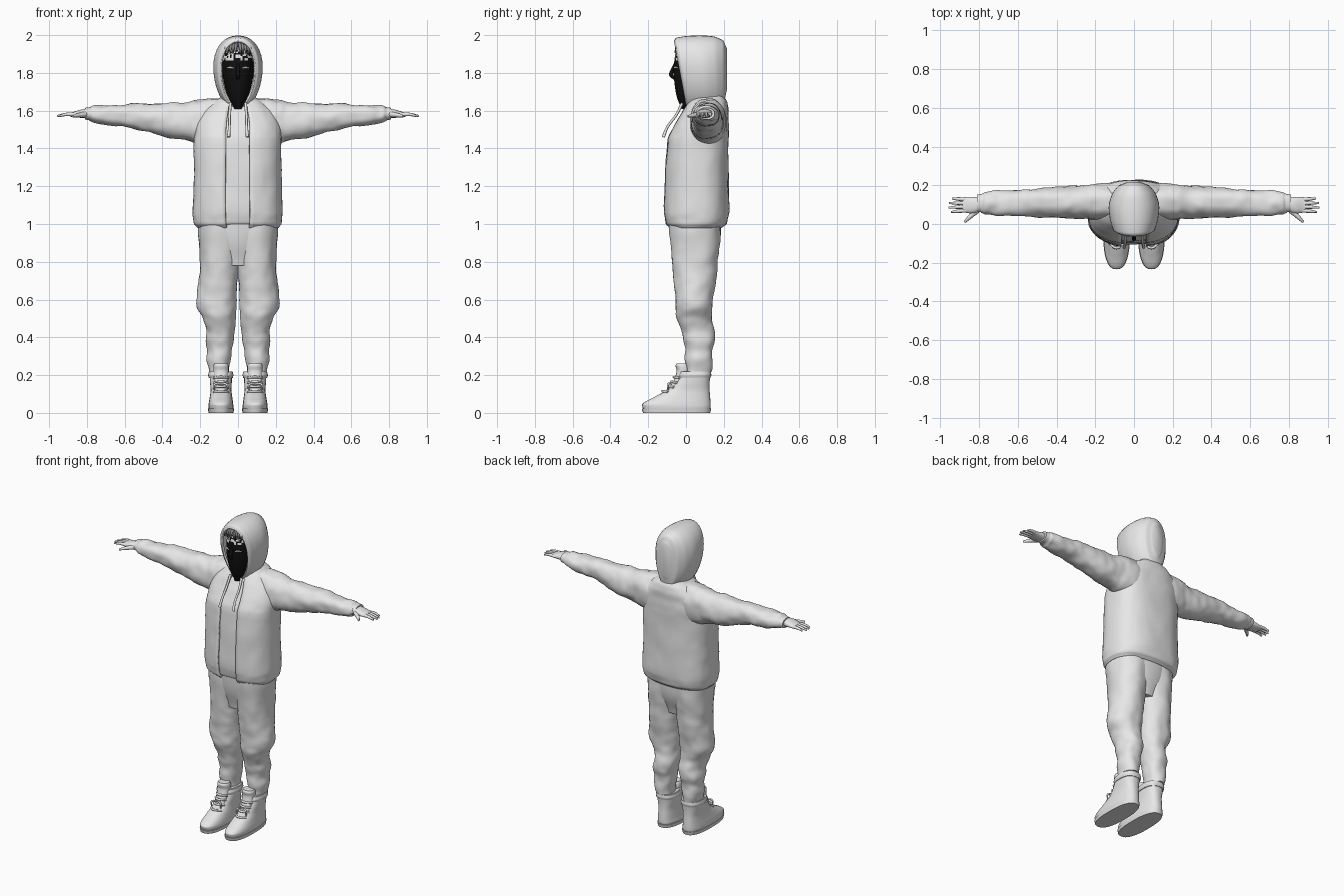
import bpy
import math
import random
from mathutils import Vector, noise

random.seed(4)
cube = bpy.data.objects.get("Cube")
if cube:
    bpy.data.objects.remove(cube, do_unlink=True)


def material(name, value):
    mat = bpy.data.materials.new(name)
    mat.use_nodes = True
    colour = (value, value, value, 1)
    mat.diffuse_color = colour
    bsdf = mat.node_tree.nodes["Principled BSDF"]
    bsdf.inputs["Base Color"].default_value = colour
    bsdf.inputs["Roughness"].default_value = 0.8
    return mat


CLOTH = material("light grey", 0.8)
BLACK = material("mask black", 0.005)
HAIR = material("hair grey", 0.25)


def resample(rows, steps):
    """Smooth the section list with a Catmull-Rom spline."""
    out = []
    for i in range(len(rows) - 1):
        a, b, c, d = (rows[max(0, min(len(rows) - 1, i + k))] for k in (-1, 0, 1, 2))
        for s in range(steps):
            t = s / steps
            out.append([q + t / 2 * (r - p + t * (2 * p - 5 * q + 4 * r - w
                        + t * (3 * (q - r) + w - p)))
                        for p, q, r, w in zip(a, b, c, d)])
            out[-1][0] = b[0] + t * (c[0] - b[0])
    return out + [list(rows[-1])]


def loft(name, axis, rows, mat=CLOTH, n=36, steps=5, power=2.2, wrinkle=0,
         gap=0, caps=(True, True), shell=0, mirror=False, warp=None):
    """Rows are (position, low u, high u, low v, high v) along the axis."""
    w = "xyz".index(axis)
    u, v = (w + 1) % 3, (w + 2) % 3
    verts, faces = [], []
    count = n + 1 if gap else n
    rings = resample(rows, steps)
    for pos, u0, u1, v0, v1 in rings:
        for j in range(count):
            ang = -math.pi / 2 + gap + (2 * math.pi - 2 * gap) * j / n
            c, s = math.cos(ang), math.sin(ang)
            co = Vector((0, 0, 0))
            centre = Vector((0, 0, 0))
            centre[u], centre[v], centre[w] = (u0 + u1) / 2, (v0 + v1) / 2, pos
            co[u] = (u1 - u0) / 2 * math.copysign(abs(c) ** (2 / power), c)
            co[v] = (v1 - v0) / 2 * math.copysign(abs(s) ** (2 / power), s)
            if wrinkle:
                p = centre + co
                bump = noise.noise(p * 9) + 0.6 * noise.noise(p * 22)
                co += co.normalized() * wrinkle * bump
            co += centre
            verts.append(warp(co) if warp else co)
    for i in range(len(rings) - 1):
        for j in range(n):
            k = (j + 1) % count
            a, b = i * count, (i + 1) * count
            faces.append((a + j, a + k, b + k, b + j))
    if caps[0]:
        faces.append(tuple(reversed(range(count))))
    if caps[1]:
        faces.append(tuple(range(len(verts) - count, len(verts))))
    mesh = bpy.data.meshes.new(name)
    mesh.from_pydata(verts, [], faces)
    mesh.polygons.foreach_set("use_smooth", [True] * len(faces))
    mesh.set_sharp_from_angle(angle=math.radians(50))
    mesh.materials.append(mat)
    obj = bpy.data.objects.new(name, mesh)
    bpy.context.collection.objects.link(obj)
    if shell:
        mod = obj.modifiers.new("thickness", "SOLIDIFY")
        mod.thickness, mod.offset = shell, -1
    if mirror:
        mod = obj.modifiers.new("mirror", "MIRROR")
        mod.use_mirror_merge = False
    return obj


def tube(name, points, radii, mat=CLOTH, both=True):
    """Round tapered strand, made on both sides of the body by default."""
    for side, label in ((1, "left_"), (-1, "right_")) if both else ((1, ""),):
        curve = bpy.data.curves.new(label + name, "CURVE")
        curve.dimensions = "3D"
        curve.bevel_depth, curve.bevel_resolution = 1, 2
        curve.use_fill_caps = True
        curve.resolution_u = 5
        line = curve.splines.new("BEZIER")
        line.bezier_points.add(len(points) - 1)
        for bp, (x, y, z), r in zip(line.bezier_points, points, radii):
            bp.co, bp.radius = (x * side, y, z), r
            bp.handle_left_type = bp.handle_right_type = "AUTO"
        curve.materials.append(mat)
        bpy.context.collection.objects.link(bpy.data.objects.new(label + name, curve))


# Open jacket over an inner shirt
jacket = [(.98, -.215, .215, -.09, .19), (1, -.232, .23, -.108, .215),
          (1.06, -.238, .235, -.118, .228), (1.25, -.235, .23, -.113, .225),
          (1.45, -.233, .23, -.1, .225), (1.53, -.225, .225, -.06, .225),
          (1.6, -.19, .19, -.02, .224), (1.65, -.13, .13, .01, .215),
          (1.68, -.08, .08, .04, .2)]
loft("jacket", "z", jacket, n=64, power=2.5, wrinkle=.005, gap=.2,
     caps=(False, False), shell=.012)
loft("shirt", "z", [(z + .005, a + .014, b - .014, c + .014, d - .014)
                    for z, a, b, c, d in jacket], n=64, power=2.5, wrinkle=.005)

# Sleeves, with a narrower cuff
loft("sleeves", "x", [
    (.08, .02, .21, 1.42, 1.665), (.2, .02, .205, 1.42, 1.655),
    (.25, .028, .2, 1.435, 1.65), (.4, .033, .19, 1.47, 1.64),
    (.55, .04, .18, 1.5, 1.635), (.7, .045, .172, 1.525, 1.628),
    (.77, .05, .165, 1.54, 1.625), (.79, .062, .155, 1.55, 1.617)],
    wrinkle=.01, steps=8, mirror=True)
loft("sleeve_cuffs", "x", [(.77, .06, .158, 1.548, 1.62),
                           (.81, .063, .152, 1.553, 1.615)], steps=2, mirror=True)

# Hands
loft("palms", "x", [(.77, .075, .135, 1.56, 1.61), (.83, .055, .14, 1.562, 1.606),
                    (.885, .06, .138, 1.567, 1.59)], n=20, mirror=True)
for finger, y0, y1, tip in (("index", .07, .062, .945), ("middle", .09, .085, .957),
                            ("ring", .108, .108, .955), ("little", .127, .132, .94)):
    tube(finger + "_finger", [(.87, y0, 1.58), (.91, (y0 + y1) / 2, 1.58),
                              (tip, y1, 1.572)], (.011, .009, .005))
tube("thumb", [(.81, .07, 1.58), (.85, .035, 1.575), (.875, .01, 1.57)],
     (.015, .011, .006))


# Hood, leaning forward at the top and narrower at the chin
def lean(co):
    fade = max(0, (.215 - co.y) / .245)
    co.y += .19 * (1.79 - co.z) * fade
    co.x *= 1 + .7 * (co.z - 1.79)
    return co


loft("hood", "y", [
    (-.03, 1.62, 1.968, -.09, .09), (-.02, 1.61, 1.985, -.107, .107),
    (.03, 1.6, 1.995, -.122, .122), (.1, 1.6, 1.998, -.128, .128),
    (.16, 1.615, 1.992, -.11, .11), (.2, 1.64, 1.97, -.078, .078),
    (.217, 1.71, 1.93, -.035, .035)], n=40, power=2.1, caps=(False, True),
    shell=.012, warp=lean)
tube("drawstring", [(.04, -.02, 1.64), (.044, -.05, 1.58), (.046, -.1, 1.51),
                    (.05, -.12, 1.46)], (.008, .007, .007, .009))

# Masked head with a mottled forehead and a hair fringe
head = loft("masked_head", "z", [
    (1.61, -.02, .02, -.025, .04), (1.66, -.048, .048, -.045, .1),
    (1.72, -.068, .068, -.058, .14), (1.8, -.083, .083, -.065, .16),
    (1.88, -.082, .082, -.06, .16), (1.93, -.065, .065, -.045, .14),
    (1.955, -.035, .035, 0, .1)], mat=BLACK, n=48, steps=6)
head.data.materials.append(CLOTH)
head.data.materials.append(HAIR)
for face in head.data.polygons:
    z = face.center.z
    if z > 1.92:
        face.material_index = 2
    elif z > 1.87:
        face.material_index = random.choice((0, 1))
for i in range(5):
    x = .012 + .013 * i
    tube("hair_lock", [(x * .6, .0, 1.955), (x, -.045, 1.94),
                       (x * 1.1, -.058 + .005 * i, 1.905 - .003 * i)],
         (.009, .009, .003), HAIR)
tube("nose", [(0, -.058, 1.85), (0, -.07, 1.82), (0, -.078, 1.79), (0, -.06, 1.77)],
     (.006, .009, .011, .008), BLACK, both=False)
tube("eye", [(.022, -.064, 1.825), (.04, -.057, 1.828), (.058, -.044, 1.827)],
     (.003, .006, .003))

# Baggy trousers gathered below the knee
loft("trouser_legs", "z", [
    (.22, .045, .15, 0, .14), (.28, .04, .165, -.005, .145),
    (.33, .035, .163, -.003, .14), (.38, .025, .17, -.015, .15),
    (.43, .02, .165, -.025, .15), (.5, .015, .185, -.045, .135),
    (.56, .008, .216, -.053, .14), (.65, .003, .212, -.06, .15),
    (.75, -.005, .2, -.07, .165), (.85, -.02, .204, -.077, .175),
    (1, -.03, .21, -.09, .185)], wrinkle=.008, mirror=True)
loft("trouser_hips", "z", [(.78, -.1, .1, -.05, .14), (.9, -.17, .17, -.08, .178),
                           (1, -.205, .205, -.09, .187)])

# High boots with sole, ankle collar, tongue and laces
loft("boots", "z", [
    (.01, .027, .153, -.222, .125), (.03, .024, .156, -.23, .13),
    (.05, .026, .155, -.228, .13), (.08, .03, .15, -.175, .128),
    (.12, .035, .145, -.1, .125), (.16, .033, .148, -.06, .125),
    (.2, .033, .15, -.035, .128), (.22, .035, .148, -.03, .13)],
    power=2.5, mirror=True)
loft("boot_soles", "z", [(0, .024, .156, -.228, .128), (.022, .021, .159, -.234, .133)],
     steps=1, power=2.5, mirror=True)
loft("ankle_collars", "z", [(.185, .028, .154, -.04, .13), (.2, .024, .158, -.042, .134),
                            (.218, .028, .154, -.036, .132)], power=2.5, mirror=True)
loft("boot_tongues", "z", [(.11, .06, .12, -.11, -.05), (.16, .055, .125, -.07, -.02),
                           (.22, .05, .13, -.05, .02), (.25, .05, .13, -.055, .02),
                           (.262, .055, .125, -.05, .015)], n=20, mirror=True)
for z, y in ((.11, -.12), (.135, -.09), (.16, -.073), (.185, -.06)):
    tube("lace", [(.05, y + .025, z), (.09, y - .004, z + .005), (.13, y + .025, z)],
         (.006, .007, .006))
for end in (.06, .125):
    tube("lace_loop", [(.09, -.08, .155), (end, -.095, .15), (end, -.095, .12)],
         (.005, .006, .004))
